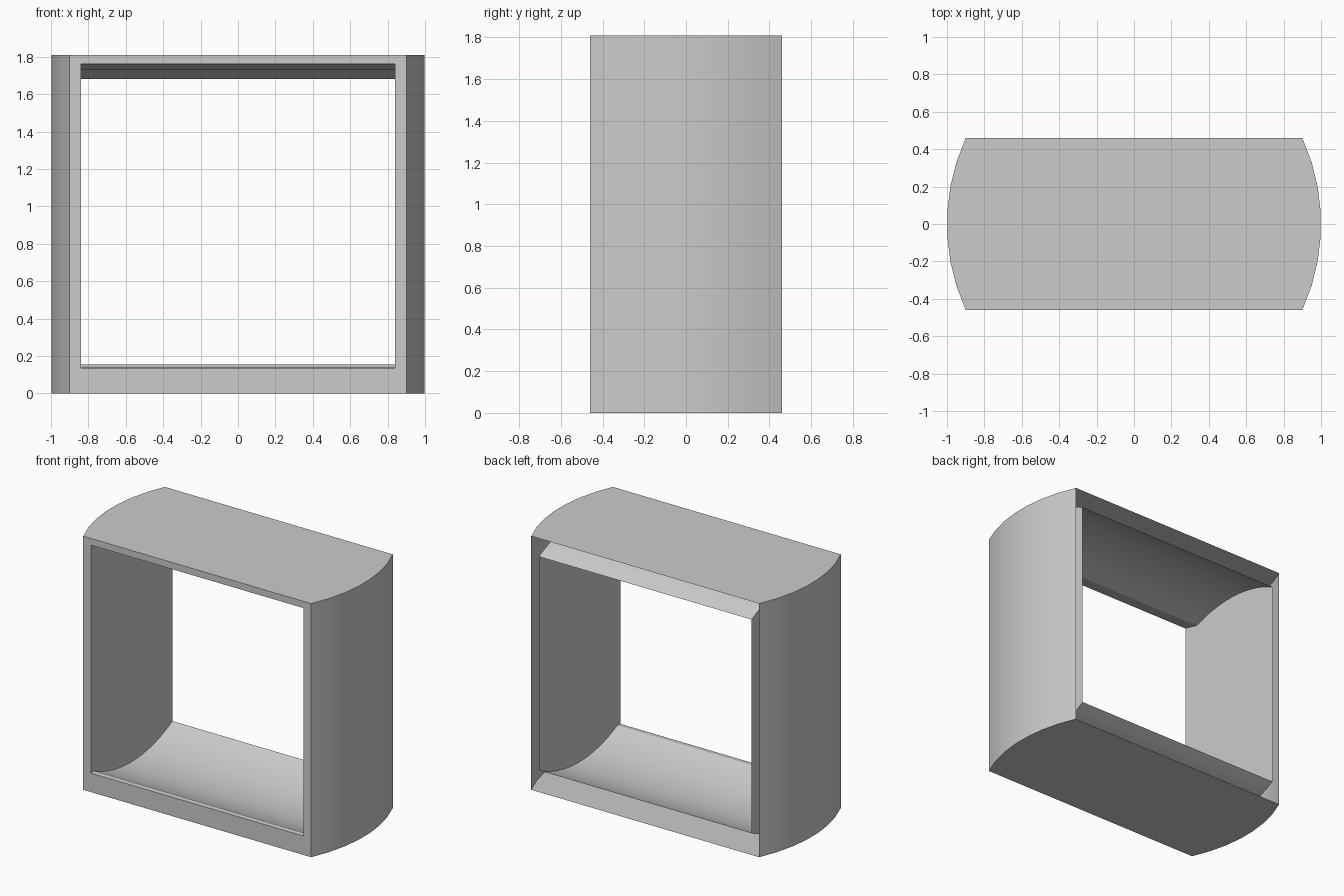
import bpy
import math

cube = bpy.data.objects.get("Cube")
if cube:
    bpy.data.objects.remove(cube, do_unlink=True)

HEIGHT, DEPTH = 1.81, 0.46      # overall height, half depth
EDGE, BOW = 0.9, 0.1            # half width at front and back, bulge of the sides
HOLE = 0.84                     # half width of the opening
FRONT_LOW, FRONT_HIGH = 0.135, 1.762

grey = bpy.data.materials.new("light grey")
grey.use_nodes = True
grey.diffuse_color = (0.6, 0.6, 0.6, 1)
grey.node_tree.nodes["Principled BSDF"].inputs["Base Color"].default_value = (0.6, 0.6, 0.6, 1)


def sheet(name, verts, faces):
    mesh = bpy.data.meshes.new(name)
    mesh.from_pydata(verts, [], faces)
    mesh.materials.append(grey)
    obj = bpy.data.objects.new(name, mesh)
    bpy.context.collection.objects.link(obj)
    bpy.ops.object.select_all(action="DESELECT")
    obj.select_set(True)
    bpy.context.view_layer.objects.active = obj
    bpy.ops.object.shade_smooth_by_angle(angle=math.radians(20))
    return obj


def strip(name, first, second):
    """Quads between two matching rows of points."""
    n = len(first)
    faces = [(i, i + 1, n + i + 1, n + i) for i in range(n - 1)]
    return sheet(name, first + second, faces)


def arc(start, end, sag, steps):
    """Circular arc with its peak at y = 0, as (y, bulge height) pairs."""
    radius = (DEPTH ** 2 + sag ** 2) / (2 * sag)
    ys = [start + (end - start) * i / steps for i in range(steps + 1)]
    return [(y, math.sqrt(radius ** 2 - y * y) - radius + sag) for y in ys]


# Bowed outer sides
bow = arc(-DEPTH, DEPTH, BOW, 7)
right_edge = [(EDGE + b, y) for y, b in bow]
left_edge = [(-x, y) for x, y in reversed(right_edge)]
for name, edge in (("left_side", right_edge), ("right_side", left_edge)):
    strip(name, [(x, y, 0) for x, y in edge], [(x, y, HEIGHT) for x, y in edge])

# Flat top and bottom plates
plan = right_edge + left_edge
sheet("top_plate", [(x, y, HEIGHT) for x, y in plan], [range(len(plan))])
sheet("bottom_plate", [(x, y, 0) for x, y in plan], [range(len(plan))[::-1]])

# Front frame around the opening; the back stays open
outer = [(-EDGE, 0), (EDGE, 0), (EDGE, HEIGHT), (-EDGE, HEIGHT)]
inner = [(-HOLE, FRONT_LOW), (HOLE, FRONT_LOW), (HOLE, FRONT_HIGH), (-HOLE, FRONT_HIGH)]
sheet("front_frame", [(x, -DEPTH, z) for x, z in outer + inner],
      [(i, (i + 1) % 4, 4 + (i + 1) % 4, 4 + i) for i in range(4)])

# Curved floor and ceiling, each with a narrow lip at the front
floor = [(-DEPTH, FRONT_LOW)] + [(y, 0.155 - b) for y, b in arc(-0.425, DEPTH, 0.115, 16)]
ceiling = [(-DEPTH, FRONT_HIGH)] + [(y, 1.68 + b) for y, b in arc(-0.34, DEPTH, 0.11, 16)]


def row(profile, x):
    return [(x, y, z) for y, z in profile]


strip("inner_floor", row(floor, HOLE), row(floor, -HOLE))
strip("inner_ceiling", row(ceiling, -HOLE), row(ceiling, HOLE))

# Flat inner walls trimmed to the floor and ceiling curves
outline = floor + ceiling[::-1]
sheet("inner_wall_right", row(outline, -HOLE), [range(len(outline))])
sheet("inner_wall_left", row(outline, HOLE), [range(len(outline))[::-1]])
